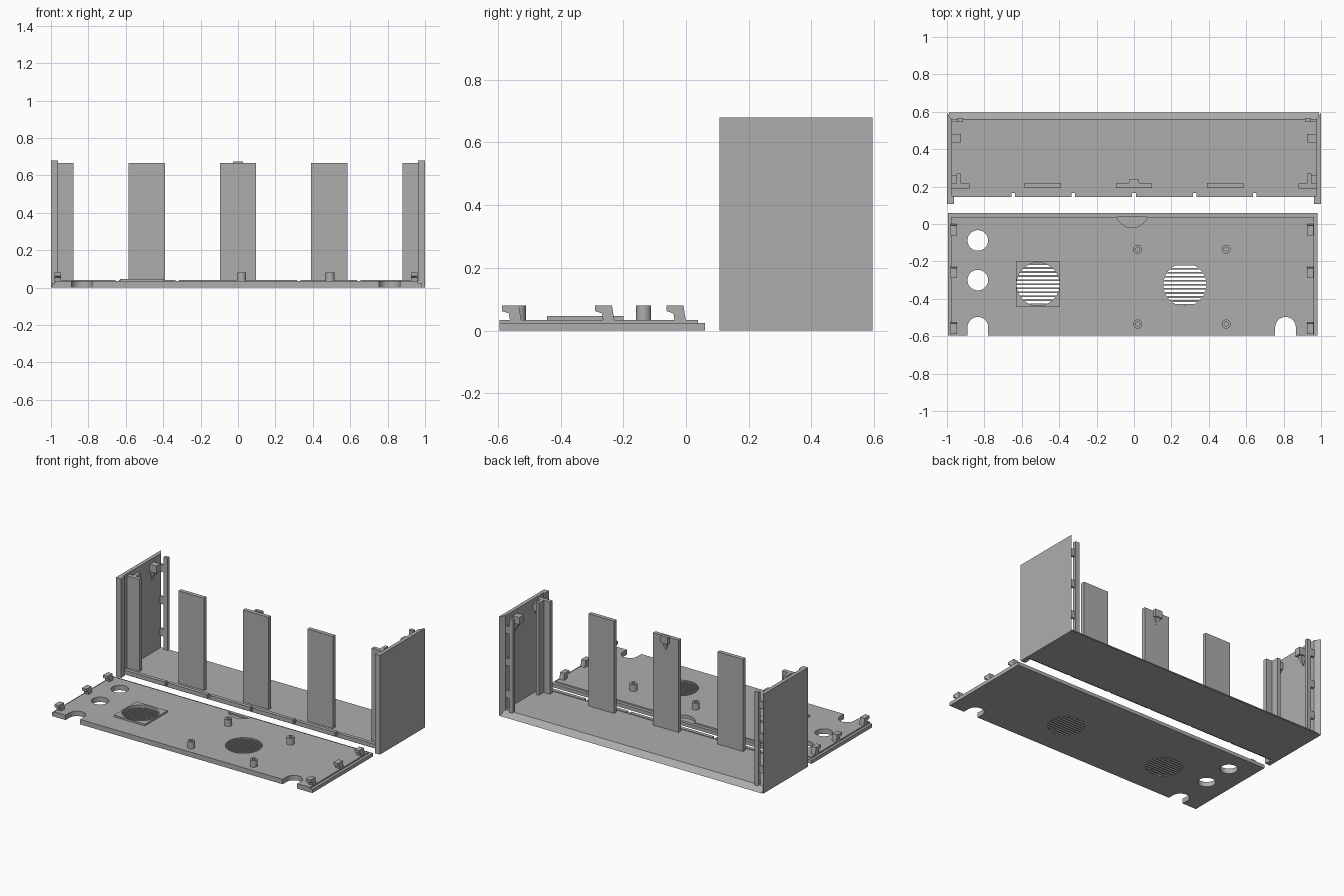
import bpy, bmesh, math
from mathutils import Vector

cube = bpy.data.objects.get("Cube")
if cube:
    bpy.data.objects.remove(cube, do_unlink=True)

grey = bpy.data.materials.new("plain grey")
grey.use_nodes = True
grey.diffuse_color = (0.42, 0.42, 0.42, 1)
grey.node_tree.nodes["Principled BSDF"].inputs["Base Color"].default_value = grey.diffuse_color


def finish(name, bm):
    bmesh.ops.recalc_face_normals(bm, faces=bm.faces)
    mesh = bpy.data.meshes.new(name)
    bm.to_mesh(mesh)
    bm.free()
    mesh.materials.append(grey)
    obj = bpy.data.objects.new(name, mesh)
    bpy.context.collection.objects.link(obj)
    return obj


def prism(name, profile, axis, lo, hi):
    """Extrude a 2D profile along an axis; the profile uses the other two axes in order."""
    bm = bmesh.new()

    def point(p, d):
        v = list(p)
        v.insert("xyz".index(axis), d)
        return bm.verts.new(v)
    face = bm.faces.new([point(p, lo) for p in profile])
    step = Vector([(hi - lo) * (a == axis) for a in "xyz"])
    result = bmesh.ops.extrude_face_region(bm, geom=[face])
    bmesh.ops.translate(bm, vec=step, verts=[v for v in result["geom"] if isinstance(v, bmesh.types.BMVert)])
    return finish(name, bm)


def box(name, x0, x1, y0, y1, z0, z1):
    return prism(name, [(x0, y0), (x1, y0), (x1, y1), (x0, y1)], "z", z0, z1)


def disc(name, x, y, r, z0, z1, n=48):
    ring = [(x + r * math.cos(k * math.tau / n), y + r * math.sin(k * math.tau / n)) for k in range(n)]
    return prism(name, ring, "z", z0, z1)


def cut(targets, cutters):
    for target in targets:
        bpy.context.view_layer.objects.active = target
        for c in cutters:
            mod = target.modifiers.new("cut", "BOOLEAN")
            mod.operation, mod.solver, mod.object = "DIFFERENCE", "EXACT", c
            bpy.ops.object.modifier_apply(modifier=mod.name)
    for c in cutters:
        bpy.data.objects.remove(c, do_unlink=True)


def smooth(obj):
    for o in bpy.context.selected_objects:
        o.select_set(False)
    obj.select_set(True)
    bpy.context.view_layer.objects.active = obj
    bpy.ops.object.shade_smooth_by_angle()


def tapered_catch(name, x0, x1, y0, y1, top, taper_x, taper_y):
    """Block with a lower end that narrows towards one point on its backing wall."""
    bm = bmesh.new()
    rings = []
    for z, k in ((top, 0), (top - 0.05, 0), (top - 0.05, 0.3), (top - 0.11, 0.9)):
        cx = [x + (taper_x - x) * k for x in (x0, x1)]
        cy = [y + (taper_y - y) * k for y in (y0, y1)]
        rings.append([bm.verts.new((cx[i], cy[j], z)) for i, j in ((0, 0), (1, 0), (1, 1), (0, 1))])
    for a, b in zip(rings, rings[1:]):
        for i in range(4):
            bm.faces.new((a[i], a[i - 1], b[i - 1], b[i]))
    bm.faces.new(rings[0])
    bm.faces.new(rings[-1])
    return finish(name, bm)


# Flat lid panel with a stepped rim
lid = [box("lid_plate", -0.995, 0.98, -0.595, 0.06, 0, 0.024),
       box("lid_inner_step", -0.978, 0.962, -0.595, 0.038, 0.022, 0.034),
       box("fan_frame", -0.63, -0.395, -0.443, -0.2, 0.03, 0.046)]
fans = [(-0.513, -0.322), (0.272, -0.325)]
cutters = [disc("hole_cutter", x, y, r, -0.1, 0.2) for x, y, r in
           [(-0.835, -0.088, 0.055), (-0.835, -0.3, 0.055), (-0.835, -0.552, 0.055), (0.81, -0.552, 0.055)]
           + [(x, y, 0.115) for x, y in fans]]
cutters += [box("slot_cutter", x - 0.055, x + 0.055, -0.7, -0.552, -0.1, 0.2) for x in (-0.835, 0.81)]
cutters.append(disc("finger_notch_cutter", -0.01, 0.066, 0.086, 0.014, 0.2))
rim_bar = box("lid_back_rim", -0.995, 0.98, 0.038, 0.06, 0, 0.024)
cut(lid, cutters)
for obj in lid:
    smooth(obj)

# Ventilation slats across both round openings
for x, y in fans:
    for k in range(-5, 6):
        dy = k * 0.0215
        half = math.sqrt(0.117 ** 2 - dy ** 2)
        box("vent_slat", x - half, x + half, y + dy - 0.005, y + dy + 0.005, 0, 0.03)

# Hollow screw bosses
for x in (0.02, 0.493):
    for y in (-0.135, -0.535):
        boss = disc("screw_boss", x, y, 0.024, 0.03, 0.08, 32)
        cut([boss], [disc("boss_cutter", x, y, 0.011, 0.036, 0.2, 24)])
        smooth(boss)

# Hooked clips along both ends of the lid
for x in (-0.963, 0.943):
    for y in (0, -0.228, -0.525):
        hook = [(y, 0.03), (y - 0.008, 0.08), (y - 0.062, 0.08), (y - 0.062, 0.062),
                (y - 0.04, 0.055), (y - 0.036, 0.03)]
        prism("lid_clip", hook, "x", x - 0.017, x + 0.017)

# Tray floor with a mitred back edge and a broken tongue in front
prism("tray_floor", [(0.165, 0), (0.595, 0), (0.56, 0.035), (0.165, 0.035)], "x", -0.99, 0.99)
edges = [-0.99, -0.645, -0.325, 0, 0.325, 0.645, 0.99]
for a, b in zip(edges, edges[1:]):
    box("floor_tongue", a + 0.01, b - 0.01, 0.145, 0.17, 0.012, 0.04)

# Upright plates
for x in (-0.488, 0, 0.488):
    box("upright_plate", x - 0.097, x + 0.097, 0.192, 0.219, 0.03, 0.667)
tapered_catch("middle_catch", -0.027, 0.027, 0.215, 0.238, 0.675, 0, 0.215)

# End walls with corner posts and catches, mirrored left and right
for s, side in ((-1, "right"), (1, "left")):
    def part(name, x0, x1, *rest):
        return box(side + name, s * x0, s * x1, *rest)
    prism(side + "_wall", [(s * x, y) for x, y in
          ((1, 0.107), (1, 0.595), (0.975, 0.56), (0.975, 0.15), (0.963, 0.15), (0.963, 0.107))], "z", 0, 0.68)
    part("_corner_post", 0.98, 0.88, 0.19, 0.217, 0.03, 0.667)
    part("_corner_post_leg", 0.948, 0.926, 0.21, 0.27, 0.03, 0.667)
    tapered_catch(side + "_corner_catch", s * 0.976, s * 0.93, 0.215, 0.262, 0.65, s * 0.976, 0.217)
    tapered_catch(side + "_wall_catch", s * 0.976, s * 0.925, 0.437, 0.482, 0.65, s * 0.976, 0.46)
    part("_back_post", 0.945, 0.915, 0.545, 0.567, 0.02, 0.667)
    for z in (0.12, 0.34, 0.56):
        part("_post_bridge", 0.978, 0.94, 0.547, 0.562, z, z + 0.05)
